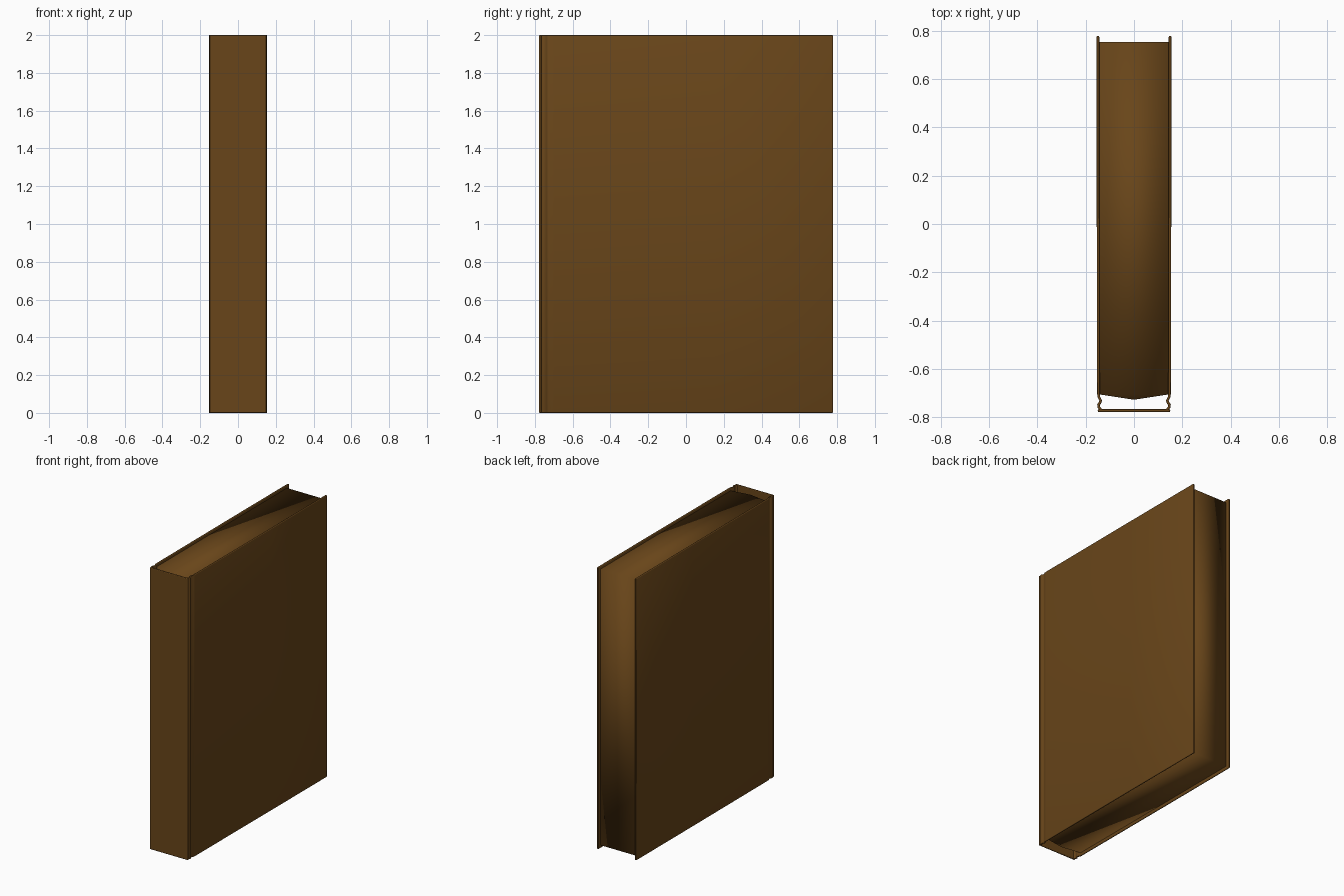
import bpy, bmesh, math

if "Cube" in bpy.data.objects:
    bpy.data.objects.remove(bpy.data.objects["Cube"])

brown = bpy.data.materials.new("brown")
brown.diffuse_color = (0.14, 0.06, 0.01, 1)
brown.use_nodes = True
brown.node_tree.nodes["Principled BSDF"].inputs["Base Color"].default_value = brown.diffuse_color


def extruded(name, pts, z0, z1, closed):
    """Raise a plan outline into walls; cap it if it is closed."""
    bm = bmesh.new()
    low = [bm.verts.new((x, y, z0)) for x, y in pts]
    high = [bm.verts.new((x, y, z1)) for x, y in pts]
    n = len(pts)
    for i in range(n if closed else n - 1):
        j = (i + 1) % n
        bm.faces.new((low[i], low[j], high[j], high[i]))
    if closed:
        bm.faces.new(low[::-1])
        bm.faces.new(high)
    bmesh.ops.recalc_face_normals(bm, faces=bm.faces[:])
    mesh = bpy.data.meshes.new(name)
    bm.to_mesh(mesh)
    bm.free()
    ob = bpy.data.objects.new(name, mesh)
    bpy.context.collection.objects.link(ob)
    mesh.materials.append(brown)
    bpy.ops.object.select_all(action='DESELECT')
    ob.select_set(True)
    bpy.context.view_layer.objects.active = ob
    return ob


# cover: board, hinge grooves and spine as one thin bent sheet
half = [(0.149, 0.778), (0.149, 0.15), (0.147, -0.70), (0.146, -0.714),
        (0.138, -0.730), (0.140, -0.738), (0.147, -0.748),
        (0.146, -0.757), (0.139, -0.766), (0.136, -0.772)]
path = half + [(-x, y) for x, y in reversed(half)]
cover = extruded("cover", path, 0, 2, False)
sol = cover.modifiers.new("thickness", 'SOLIDIFY')
sol.thickness = 0.011
sol.offset = 0
bev = cover.modifiers.new("soft_edges", 'BEVEL')
bev.width = 0.004
bev.segments = 2
bev.limit_method = 'ANGLE'
bev.angle_limit = math.radians(70)
bpy.ops.object.shade_smooth_by_angle(angle=math.radians(50))

# spine strip: slightly wider flat back, reaching the outer faces of the boards
spine = extruded("spine", [(-0.150, -0.778), (0.150, -0.778),
                           (0.150, -0.766), (-0.150, -0.766)], 0, 2, True)
bev = spine.modifiers.new("soft_edges", 'BEVEL')
bev.width = 0.005
bev.segments = 3
bpy.ops.object.shade_smooth_by_angle(angle=math.radians(50))

# page block: softly shaded, pointed towards the spine
pages = extruded("page_block", [(-0.143, 0.753), (-0.143, -0.705), (0, -0.727),
                                (0.143, -0.705), (0.143, 0.753)], 0.02, 1.98, True)
bpy.ops.object.shade_smooth()
